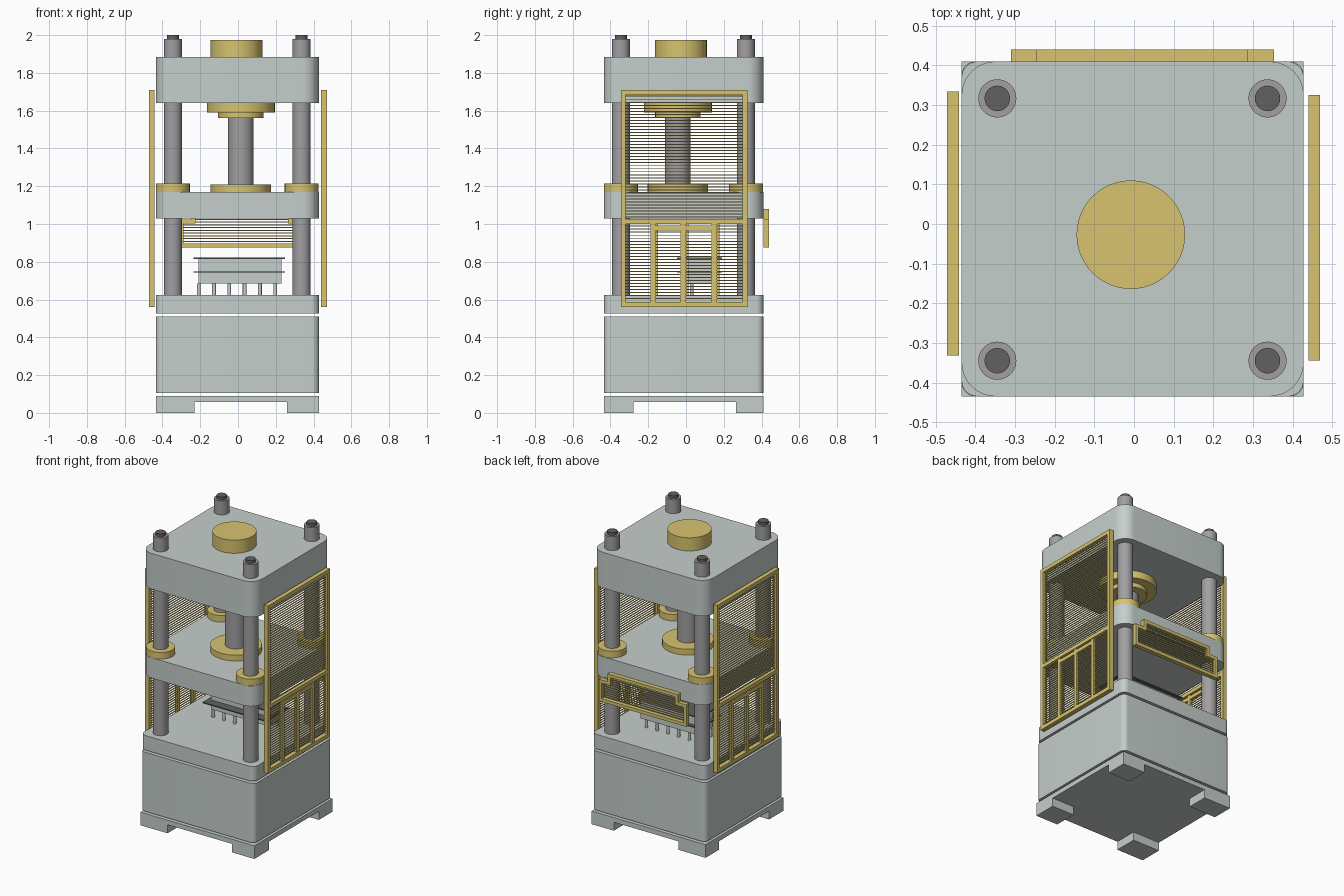
import bpy, bmesh
from math import pi, cos, sin
from mathutils import Matrix, Vector

if "Cube" in bpy.data.objects:
    bpy.data.objects.remove(bpy.data.objects["Cube"])


def material(name, r, g, b):
    m = bpy.data.materials.new(name)
    m.diffuse_color = (r, g, b, 1)
    m.use_nodes = True
    m.node_tree.nodes["Principled BSDF"].inputs["Base Color"].default_value = m.diffuse_color
    return m


PAINT = material("paint", 0.56, 0.62, 0.60)
GOLD = material("gold", 0.68, 0.55, 0.16)
STEEL = material("steel", 0.36, 0.35, 0.36)
DARK = material("dark_steel", 0.12, 0.12, 0.12)


def finish(name, bm, mat, smooth=False):
    bmesh.ops.recalc_face_normals(bm, faces=bm.faces)
    me = bpy.data.meshes.new(name)
    bm.to_mesh(me)
    bm.free()
    me.materials.append(mat)
    ob = bpy.data.objects.new(name, me)
    bpy.context.collection.objects.link(ob)
    if smooth:
        bpy.ops.object.select_all(action='DESELECT')
        ob.select_set(True)
        bpy.context.view_layer.objects.active = ob
        bpy.ops.object.shade_smooth_by_angle(angle=pi / 6)
    return ob


def boxes(name, items, mat):
    """Each item is (x0, x1, y0, y1, z0, z1)."""
    bm = bmesh.new()
    for x0, x1, y0, y1, z0, z1 in items:
        mid = Vector((x0 + x1, y0 + y1, z0 + z1)) / 2
        size = Matrix.Diagonal((x1 - x0, y1 - y0, z1 - z0, 1))
        bmesh.ops.create_cube(bm, size=1, matrix=Matrix.Translation(mid) @ size)
    return finish(name, bm, mat)


def cyl(name, x, y, r, z0, z1, mat, n=48):
    bm = bmesh.new()
    bmesh.ops.create_cone(bm, cap_ends=True, segments=n, radius1=r, radius2=r, depth=z1 - z0,
                          matrix=Matrix.Translation((x, y, (z0 + z1) / 2)))
    return finish(name, bm, mat, True)


X0, X1, Y0, Y1 = -0.435, 0.428, -0.435, 0.41


def rounded_block(name, z0, z1, r, n=10):
    bm = bmesh.new()
    verts = []
    corners = [(X1 - r, Y1 - r), (X0 + r, Y1 - r), (X0 + r, Y0 + r), (X1 - r, Y0 + r)]
    for q, (cx, cy) in enumerate(corners):
        for i in range(n + 1):
            a = (q + i / n) * pi / 2
            verts.append(bm.verts.new((cx + r * cos(a), cy + r * sin(a), z0)))
    face = bm.faces.new(verts)
    ext = bmesh.ops.extrude_face_region(bm, geom=[face])
    top = [v for v in ext["geom"] if isinstance(v, bmesh.types.BMVert)]
    bmesh.ops.translate(bm, verts=top, vec=(0, 0, z1 - z0))
    if not any(f.normal.z < 0 for f in bm.faces if len(f.verts) > 4):
        bm.normal_update()
    return finish(name, bm, PAINT, True)


# Base plate with four corner feet
base = [(X0, X1, Y0, Y1, 0.058, 0.09)]
for x0, x1 in ((X0, -0.23), (0.26, X1)):
    for y0, y1 in ((Y0, -0.278), (0.265, Y1)):
        base.append((x0, x1, y0, y1, 0, 0.058))
boxes("base_feet", base, PAINT)

# Main castings
rounded_block("lower_cabinet", 0.105, 0.51, 0.035)
rounded_block("press_table", 0.525, 0.625, 0.04)
rounded_block("moving_platen", 1.03, 1.17, 0.085)
rounded_block("top_head", 1.64, 1.885, 0.085)

# Guide columns with collars and end studs
for x in (-0.345, 0.337):
    for y in (-0.345, 0.317):
        cyl("column", x, y, 0.048, 0.625, 1.98, STEEL)
        cyl("column_stud", x, y, 0.032, 1.98, 2.0, DARK)
        cyl("column_collar", x, y, 0.09, 1.17, 1.215, GOLD)

# Hydraulic ram
RX, RY = 0.015, -0.043
cyl("ram_rod", RX, RY, 0.068, 1.17, 1.60, STEEL)
cyl("ram_lower_flange", RX, RY, 0.16, 1.17, 1.21, GOLD)
cyl("ram_gland", RX, RY, 0.12, 1.56, 1.59, GOLD)
cyl("ram_upper_flange", RX, RY, 0.18, 1.59, 1.64, GOLD)
cyl("cylinder_cap", -0.008, -0.027, 0.137, 1.885, 1.975, GOLD)

# Mould tool on the table: body, two thin dark plates, support pins
boxes("mould_block", [(-0.21, 0.23, 0.01, 0.165, 0.685, 0.815)], PAINT)
boxes("mould_plates", [(-0.235, 0.25, -0.048, 0.19, z, z + 0.007) for z in (0.742, 0.815)], DARK)
for i in range(6):
    for y in (0.03, 0.145):
        cyl("mould_pin", -0.208 + i * 0.081, y, 0.01, 0.625, 0.686, PAINT, 16)


# Side guards: frame, mid rail, lower door bars and slats
def side_guard(name, x0, x1, y0, y1):
    z0, z1, t = 0.56, 1.71, 0.026
    frame = [(x0, x1, y0, y0 + t, z0, z1), (x0, x1, y1 - t, y1, z0, z1)]
    for z in (z0, 1.0, z1 - t):
        frame.append((x0, x1, y0 + t, y1 - t, z, z + t))
    xa, xb = x0 + 0.005, x1 - 0.005
    for d in (0.17, 0.33, 0.495):
        frame.append((xa, xb, y0 + d - 0.014, y0 + d + 0.014, z0 + t, 1.0))
    for d in (0.184, 0.344):
        frame.append((xa, xb, y0 + d, y0 + d + 0.137, 0.965, 0.99))
    boxes(name + "_frame", frame, GOLD)
    m = (x0 + x1) / 2
    boxes(name + "_slats", [(m - 0.003, m + 0.003, y0 + t, y1 - t, z0 + t + k * 0.016, z0 + t + k * 0.016 + 0.005)
                            for k in range(1, 69)], GOLD)


side_guard("left_guard", -0.472, -0.442, -0.332, 0.335)
side_guard("right_guard", 0.44, 0.47, -0.345, 0.325)

# Back guard: stepped frame with slats
a, b, t = 0.41, 0.44, 0.022
back = [(-0.31, 0.353, a, b, 0.875, 0.875 + t), (-0.247, 0.287, a, b, 1.08 - t, 1.08)]
for x in (-0.31, 0.353 - t):
    back.append((x, x + t, a, b, 0.875 + t, 1.025))
for x in (-0.247, 0.287 - t):
    back.append((x, x + t, a, b, 1.025 - t, 1.08 - t))
back += [(-0.31 + t, -0.247, a, b, 1.025 - t, 1.025), (0.287, 0.353 - t, a, b, 1.025 - t, 1.025)]
boxes("back_guard_frame", back, GOLD)
slats = []
for k in range(11):
    z = 0.906 + k * 0.0145
    e = (-0.288, 0.331) if z < 1.0 else (-0.225, 0.265)
    slats.append((*e, 0.422, 0.428, z, z + 0.005))
boxes("back_guard_slats", slats, GOLD)
